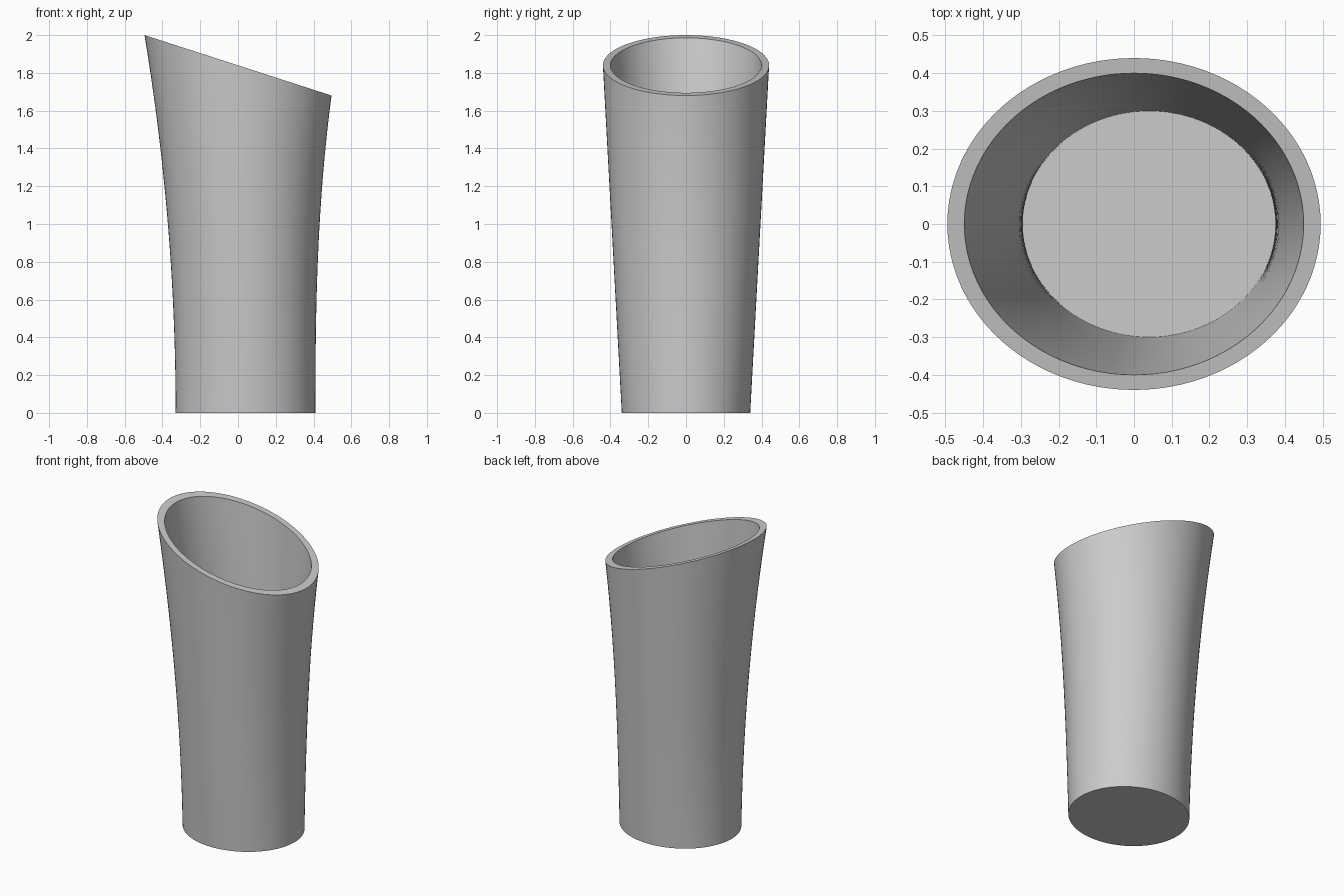
import bpy, bmesh, math

if "Cube" in bpy.data.objects:
    bpy.data.objects.remove(bpy.data.objects["Cube"])

SEGMENTS, RINGS = 96, 24

# Single clay-grey material
grey = bpy.data.materials.new("plain grey")
grey.use_nodes = True
colour = (0.6, 0.6, 0.6, 1)
grey.diffuse_color = colour
grey.node_tree.nodes["Principled BSDF"].inputs["Base Color"].default_value = colour


def make_wall(bm, left, right, depth, floor):
    """Loft flared rings from a level floor up to the slanted rim."""
    rings = []
    for i in range(RINGS + 1):
        t = i / RINGS
        x0 = left[0] + (left[1] - left[0]) * t ** 2
        x1 = right[0] + (right[1] - right[0]) * t ** 2.6
        ry = depth[0] + (depth[1] - depth[0]) * t
        ring = []
        for k in range(SEGMENTS):
            a = math.tau * k / SEGMENTS
            x = (x0 + x1) / 2 + (x1 - x0) / 2 * math.cos(a)
            top = 1.84 - 0.16 * math.cos(a) * (right[1] - left[1]) / 0.99
            ring.append(bm.verts.new((x, ry * math.sin(a), floor + (top - floor) * t)))
        rings.append(ring)
    for low, high in zip(rings, rings[1:]):
        bridge(bm, low, high)
    bm.faces.new(rings[0])
    return rings[-1]


def bridge(bm, a, b):
    for k in range(SEGMENTS):
        n = (k + 1) % SEGMENTS
        bm.faces.new((a[k], a[n], b[n], b[k]))


# Vase: outer wall, inner wall and flat slanted rim
bm = bmesh.new()
outer = make_wall(bm, (-0.33, -0.495), (0.41, 0.495), (0.34, 0.44), 0)
inner = make_wall(bm, (-0.295, -0.45), (0.375, 0.45), (0.30, 0.40), 0.05)
bridge(bm, outer, inner)
bmesh.ops.recalc_face_normals(bm, faces=bm.faces)
mesh = bpy.data.meshes.new("slanted_vase")
bm.to_mesh(mesh)
bm.free()
mesh.materials.append(grey)

vase = bpy.data.objects.new("slanted_vase", mesh)
bpy.context.collection.objects.link(vase)
bpy.ops.object.select_all(action="DESELECT")
vase.select_set(True)
bpy.context.view_layer.objects.active = vase
bpy.ops.object.shade_smooth_by_angle(angle=math.radians(35))
